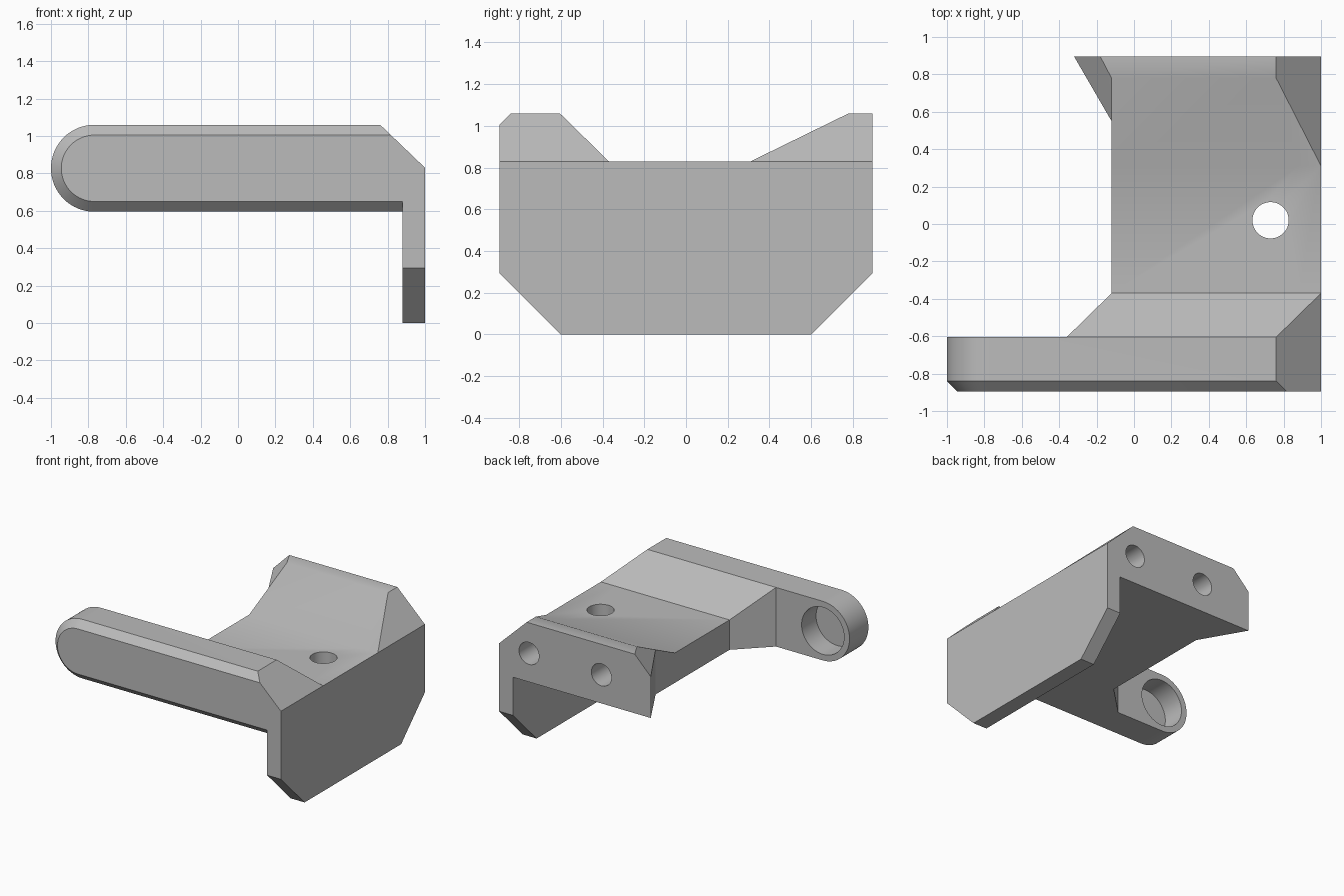
import bpy, bmesh
from math import sin, cos, pi, radians
from mathutils import Matrix

if "Cube" in bpy.data.objects:
    bpy.data.objects.remove(bpy.data.objects["Cube"])

grey = bpy.data.materials.new("plain grey")
grey.use_nodes = True
grey.diffuse_color = (0.5, 0.5, 0.5, 1)
grey.node_tree.nodes["Principled BSDF"].inputs["Base Color"].default_value = grey.diffuse_color

# Main dimensions
SIDE, BACK, ARM_BACK = 1.0, 0.895, -0.605
LOW, DECK, TOP = 0.595, 0.83, 1.06
WEB_LEFT, PLATE_IN = -0.12, 0.88
RADIUS = (TOP - LOW) / 2
MID = (TOP + LOW) / 2
END = RADIUS - SIDE
BEVEL = 0.055


def finish(name, bm):
    bmesh.ops.recalc_face_normals(bm, faces=bm.faces)
    mesh = bpy.data.meshes.new(name)
    bm.to_mesh(mesh)
    bm.free()
    mesh.materials.append(grey)
    obj = bpy.data.objects.new(name, mesh)
    bpy.context.collection.objects.link(obj)
    return obj


def hull(name, points):
    bm = bmesh.new()
    for p in points:
        bm.verts.new(p)
    bmesh.ops.convex_hull(bm, input=bm.verts)
    bmesh.ops.dissolve_limit(bm, angle_limit=radians(0.5), verts=bm.verts, edges=bm.edges)
    return finish(name, bm)


def prism_x(name, profile, x0, x1):
    """Extrude a (y, z) outline along x."""
    bm = bmesh.new()
    face = bm.faces.new([bm.verts.new((x0, y, z)) for y, z in profile])
    grown = bmesh.ops.extrude_face_region(bm, geom=[face])["geom"]
    bmesh.ops.translate(bm, vec=(x1 - x0, 0, 0),
                        verts=[g for g in grown if isinstance(g, bmesh.types.BMVert)])
    return finish(name, bm)


def drill(name, center, radius, length, axis):
    bm = bmesh.new()
    turn = Matrix.Rotation(pi / 2, 4, "X") if axis == "Y" else Matrix()
    bmesh.ops.create_cone(bm, cap_ends=True, segments=48, radius1=radius, radius2=radius,
                          depth=length, matrix=Matrix.Translation(center) @ turn)
    return finish(name, bm)


def combine(target, other, operation):
    mod = target.modifiers.new(operation, "BOOLEAN")
    mod.operation, mod.solver, mod.object = operation, "EXACT", other
    bpy.context.view_layer.objects.active = target
    bpy.ops.object.modifier_apply(modifier=mod.name)
    bpy.data.objects.remove(other)


def arm_outline(y, radius):
    """Half-round ended bar outline at depth y."""
    arc = [(END - radius * sin(a), y, MID + radius * cos(a))
           for a in (pi * i / 32 for i in range(33))]
    return arc + [(SIDE, y, MID - radius), (SIDE, y, MID + radius)]


# Deck with a steep front ramp and a shallow back ramp
bracket = prism_x("bracket", [(ARM_BACK, LOW), (BACK, LOW), (BACK, TOP), (0.78, TOP),
                              (0.31, DECK), (-0.37, DECK), (ARM_BACK, TOP)], WEB_LEFT, SIDE)

# Long arm with a bevelled front edge
arm = hull("arm", arm_outline(ARM_BACK, RADIUS) + arm_outline(BEVEL - BACK, RADIUS)
           + arm_outline(-BACK, RADIUS - BEVEL))

# Hanging side plate with clipped lower corners
plate = prism_x("side_plate", [(-0.6, 0), (0.6, 0), (BACK, 0.295), (BACK, DECK),
                               (-BACK, DECK), (-BACK, 0.295)], PLATE_IN, SIDE)

# Gusset between arm and deck
gusset = hull("arm_gusset", [(x, ARM_BACK, z) for x in (-0.36, WEB_LEFT) for z in (LOW, TOP)]
              + [(WEB_LEFT, -0.37, z) for z in (LOW, DECK)])

# Flared back corner with a sloped top
wing = hull("back_wing", [(WEB_LEFT, 0.55, LOW), (WEB_LEFT, 0.55, 0.947), (WEB_LEFT, 0.78, TOP),
                          (WEB_LEFT, BACK, TOP), (WEB_LEFT, BACK, LOW), (-0.18, BACK, TOP),
                          (-0.32, BACK, 0.92), (-0.32, BACK, LOW)])

for part in (arm, plate, gusset, wing):
    combine(bracket, part, "UNION")

# Sloped upper corner above the plate
corner = hull("corner_cutter", [(x, y, z) for y in (-1.2, 1.2)
                                for x, z in ((0.52, 1.29), (1.24, 0.6), (1.24, 1.29))])

# Deck hole, arm pocket and two blind holes in the back
cutters = [corner,
           drill("deck_hole", (0.73, 0.02, 0.7), 0.097, 0.6, "Z"),
           drill("arm_pocket", (END, ARM_BACK, MID), 0.185, 0.36, "Y")]
cutters += [drill("back_hole", (x, BACK, 0.82), 0.087, 0.7, "Y") for x in (0.11, 0.74)]
for cutter in cutters:
    combine(bracket, cutter, "DIFFERENCE")

# Clean flat faces and keep edges sharp
bm = bmesh.new()
bm.from_mesh(bracket.data)
bmesh.ops.remove_doubles(bm, verts=bm.verts, dist=0.0005)
bmesh.ops.dissolve_limit(bm, angle_limit=radians(0.5), verts=bm.verts, edges=bm.edges)
bm.to_mesh(bracket.data)
bm.free()
bpy.ops.object.select_all(action="DESELECT")
bracket.select_set(True)
bpy.context.view_layer.objects.active = bracket
bpy.ops.object.shade_smooth_by_angle(angle=radians(30))
